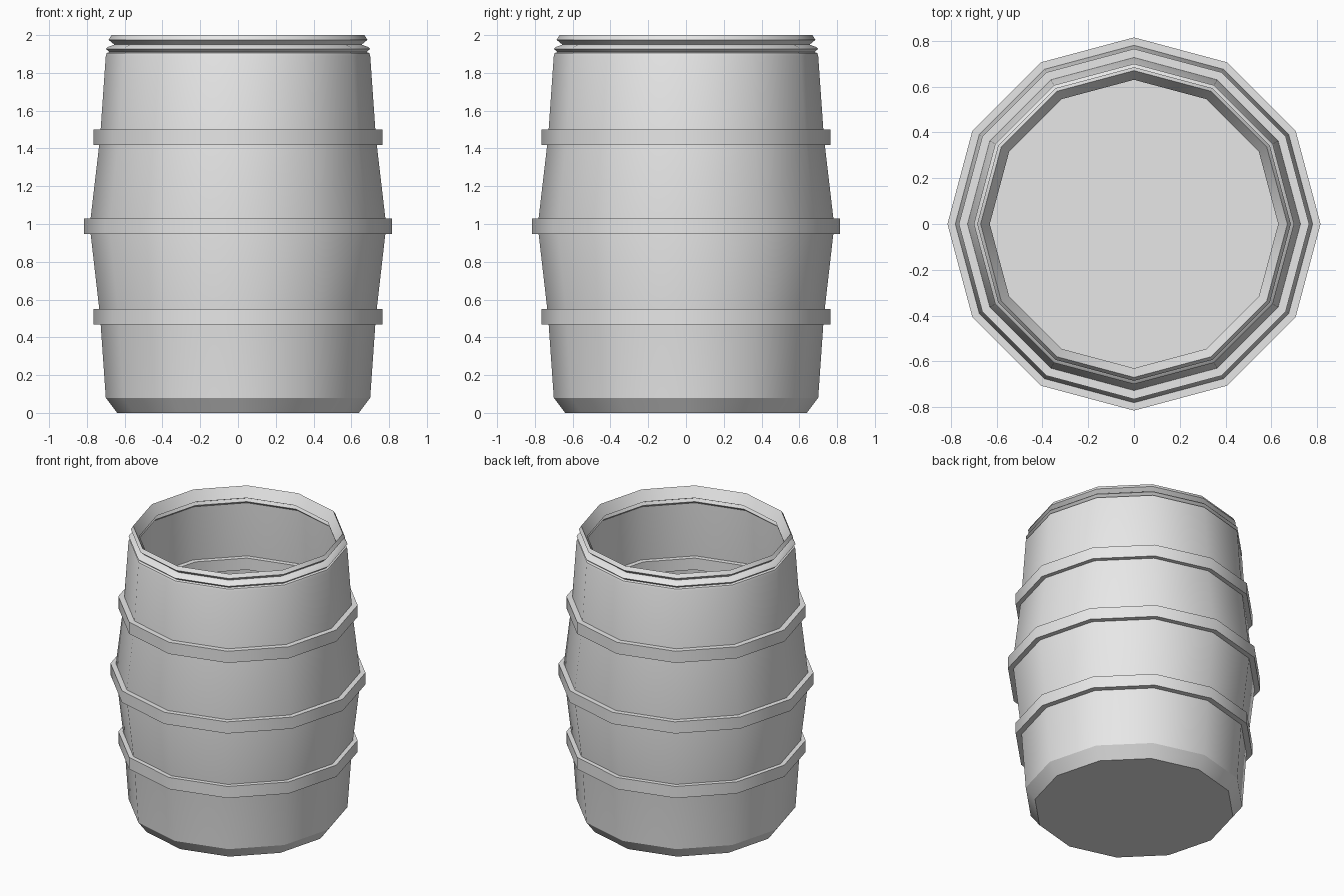
import bpy, bmesh, math

SIDES = 12

cube = bpy.data.objects.get("Cube")
if cube:
    bpy.data.objects.remove(cube, do_unlink=True)

grey = bpy.data.materials.new("plain_grey")
grey.use_nodes = True
grey.diffuse_color = (0.8, 0.8, 0.8, 1)
grey.node_tree.nodes["Principled BSDF"].inputs["Base Color"].default_value = (0.8, 0.8, 0.8, 1)


def lathe(name, profile, closed=False):
    """Turn a (radius, height) profile about z into a twelve-sided object."""
    bm = bmesh.new()
    rings = []
    for r, z in profile:
        rings.append([bm.verts.new((r * math.cos(math.tau * i / SIDES),
                                    r * math.sin(math.tau * i / SIDES), z))
                      for i in range(SIDES)])
    pairs = list(zip(rings, rings[1:]))
    if closed:
        pairs.append((rings[-1], rings[0]))
    else:
        bm.faces.new(rings[0])
        bm.faces.new(rings[-1])
    for a, b in pairs:
        for i in range(SIDES):
            j = (i + 1) % SIDES
            bm.faces.new((a[i], a[j], b[j], b[i]))
    bmesh.ops.recalc_face_normals(bm, faces=bm.faces)
    mesh = bpy.data.meshes.new(name)
    bm.to_mesh(mesh)
    bm.free()
    mesh.materials.append(grey)
    obj = bpy.data.objects.new(name, mesh)
    bpy.context.collection.objects.link(obj)
    bpy.ops.object.select_all(action='DESELECT')
    obj.select_set(True)
    bpy.context.view_layer.objects.active = obj
    bpy.ops.object.shade_smooth_by_angle(angle=math.radians(30.1))
    return obj


# Barrel shell: bulging outside, grooved rim, then the hollow inside to the floor
outside = [(0.64, 0), (0.70, 0.08), (0.73, 0.51), (0.785, 0.99),
           (0.73, 1.46), (0.70, 1.89)]
rim = [(0.695, 1.905), (0.68, 1.91), (0.70, 1.927), (0.693, 1.935),
       (0.655, 1.95), (0.685, 1.975), (0.67, 2.0),
       (0.63, 1.93), (0.65, 1.92), (0.64, 1.90)]
inside = [(0.665, 1.88), (0.68, 1.46), (0.73, 0.99), (0.68, 0.51), (0.65, 0.10)]
lathe("barrel_body", outside + rim + inside)

# Hoops pass through the wall and show on both sides
for name, z, r in (("lower_hoop", 0.51, 0.765),
                   ("middle_hoop", 0.987, 0.815),
                   ("upper_hoop", 1.46, 0.765)):
    lathe(name, [(r, z - 0.041), (r, z + 0.041),
                 (r - 0.12, z + 0.041), (r - 0.12, z - 0.041)], closed=True)
